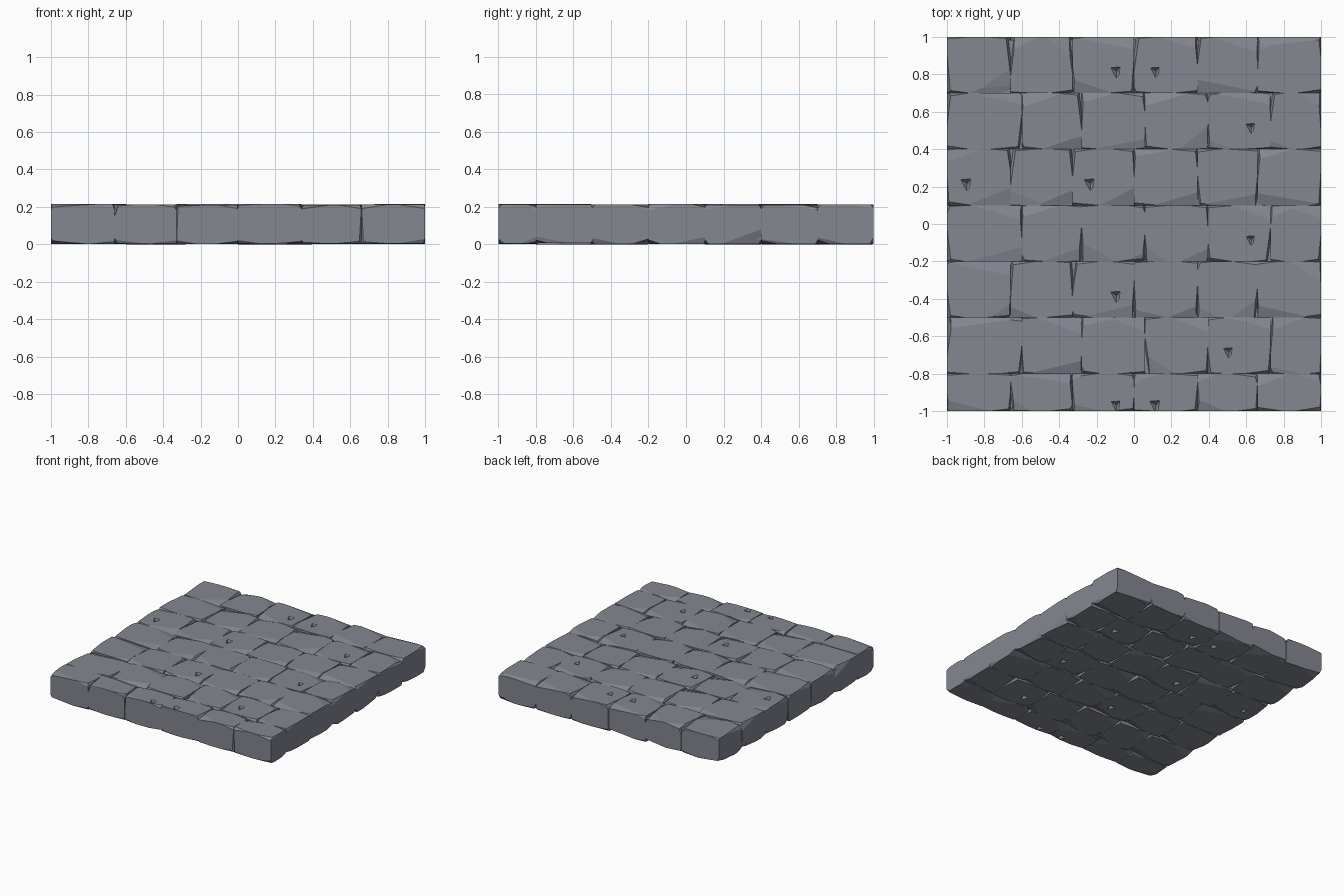
import bpy, bmesh, random
from mathutils import Vector

if "Cube" in bpy.data.objects:
    bpy.data.objects.remove(bpy.data.objects["Cube"])

random.seed(7)
H = 0.215

stone = bpy.data.materials.new("slate grey stone")
stone.diffuse_color = (0.235, 0.245, 0.285, 1)
stone.use_nodes = True
stone.node_tree.nodes["Principled BSDF"].inputs["Base Color"].default_value = stone.diffuse_color


def add_object(name, bm):
    bmesh.ops.recalc_face_normals(bm, faces=bm.faces[:])
    me = bpy.data.meshes.new(name)
    bm.to_mesh(me)
    bm.free()
    me.materials.append(stone)
    ob = bpy.data.objects.new(name, me)
    bpy.context.collection.objects.link(ob)
    return ob


def box(lo, hi):
    bm = bmesh.new()
    bmesh.ops.create_cube(bm, size=1)
    lo, hi = Vector(lo), Vector(hi)
    for v in bm.verts:
        v.co = (lo + hi) / 2 + v.co * (hi - lo)
    return bm


def chip(bm, point, normal):
    """Chisel away everything beyond a plane and close the cut."""
    res = bmesh.ops.bisect_plane(bm, geom=bm.verts[:] + bm.edges[:] + bm.faces[:],
                                 plane_co=point, plane_no=Vector(normal).normalized(),
                                 clear_outer=True, dist=1e-5)
    edges = [e for e in res["geom_cut"] if isinstance(e, bmesh.types.BMEdge) and e.is_boundary]
    if edges:
        bmesh.ops.holes_fill(bm, edges=edges, sides=0)


def brick(name, x0, x1, y0, y1):
    rnd = random.uniform
    z0, z1 = rnd(0, 0.006), H - rnd(0, 0.006)
    bm = box((x0, y0, z0), (x1, y1, z1))
    mx, my = (x0 + x1) / 2, (y0 + y1) / 2
    for s, z in ((1, z1), (-1, z0)):
        # broad shallow facets
        for _ in range(2):
            sx, sy = random.choice((-1, 1)), random.choice((-1, 1))
            chip(bm, (mx + sx * (x1 - x0) * rnd(.15, .4), my + sy * (y1 - y0) * rnd(.3, .42), z),
                 (sx * rnd(.04, .14), sy * rnd(.15, .35), s))
        # tapering wedges along the long edges, two per edge
        for d, y in ((-1, y0), (1, y1)):
            for t in (-1, 1):
                chip(bm, (mx + t * (x1 - x0) * rnd(.1, .3), y - d * 0.002, z),
                     (t * rnd(.06, .16), d * 1.0, s * rnd(.6, 1.1)))
        # thin wedges on the short edges
        for d, x in ((-1, x0), (1, x1)):
            t = random.choice((-1, 1))
            chip(bm, (x - d * 0.002, my + t * rnd(-.05, .06), z),
                 (d, t * rnd(.05, .16), s * rnd(.3, .7)))
        # broken corner
        sx, sy = random.choice((-1, 1)), random.choice((-1, 1))
        chip(bm, (x1 - .018 if sx > 0 else x0 + .018, y1 if sy > 0 else y0, z),
             (sx, sy * rnd(.3, .6), s * rnd(.4, .8)))
    # worn upright corner on one side
    sx, sy = random.choice((-1, 1)), random.choice((-1, 1))
    chip(bm, (x1 - .006 if sx > 0 else x0 + .006, y1 if sy > 0 else y0, H / 2),
         (sx, sy * .8, rnd(-.06, .06)))
    return add_object(name, bm)


def pit_cutter(name, x, y):
    """Small diamond-shaped pits in the upper and lower faces."""
    bm = bmesh.new()
    for z, s in ((H, 1), (0, -1)):
        base = [bm.verts.new((x + dx, y + dy, z + s * .012))
                for dx, dy in ((-.042, .036), (.036, .042), (.026, -.026), (.004, -.05))]
        tip = bm.verts.new((x + .008, y + .008, z - s * .028))
        bm.faces.new(base)
        for i in range(4):
            bm.faces.new((base[i], base[(i + 1) % 4], tip))
    ob = add_object(name, bm)
    ob.hide_render = True
    ob.hide_viewport = True
    ob.display_type = 'WIRE'
    return ob


# Core that closes the joints
add_object("core", box((-.985, -.985, .025), (.985, .985, H - .025)))

# Running-bond courses
rows = [-1, -.8, -.5, -.2, .1, .4, .7, 1]
joints = ([-1, -.66, -.33, 0, .34, .66, 1],
          [-1, -.6, -.28, .06, .395, .73, 1])
pits = [(-.1, .81), (.11, .81), (.62, .51), (-.9, .21), (-.24, .21),
        (.62, -.09), (-.1, -.39), (.5, -.69), (-.1, -.975), (.11, -.975)]

for r in range(7):
    xs = joints[r % 2]
    y0, y1 = rows[r], rows[r + 1]
    for c in range(6):
        ob = brick(f"brick_{r + 1}_{c + 1}", xs[c], xs[c + 1], y0, y1)
        for k, (px, py) in enumerate(pits):
            if xs[c] < px < xs[c + 1] and y0 < py < y1:
                mod = ob.modifiers.new("pit", 'BOOLEAN')
                mod.operation = 'DIFFERENCE'
                mod.solver = 'EXACT'
                mod.object = pit_cutter(f"pit_cutter_{k + 1}", px, py)
